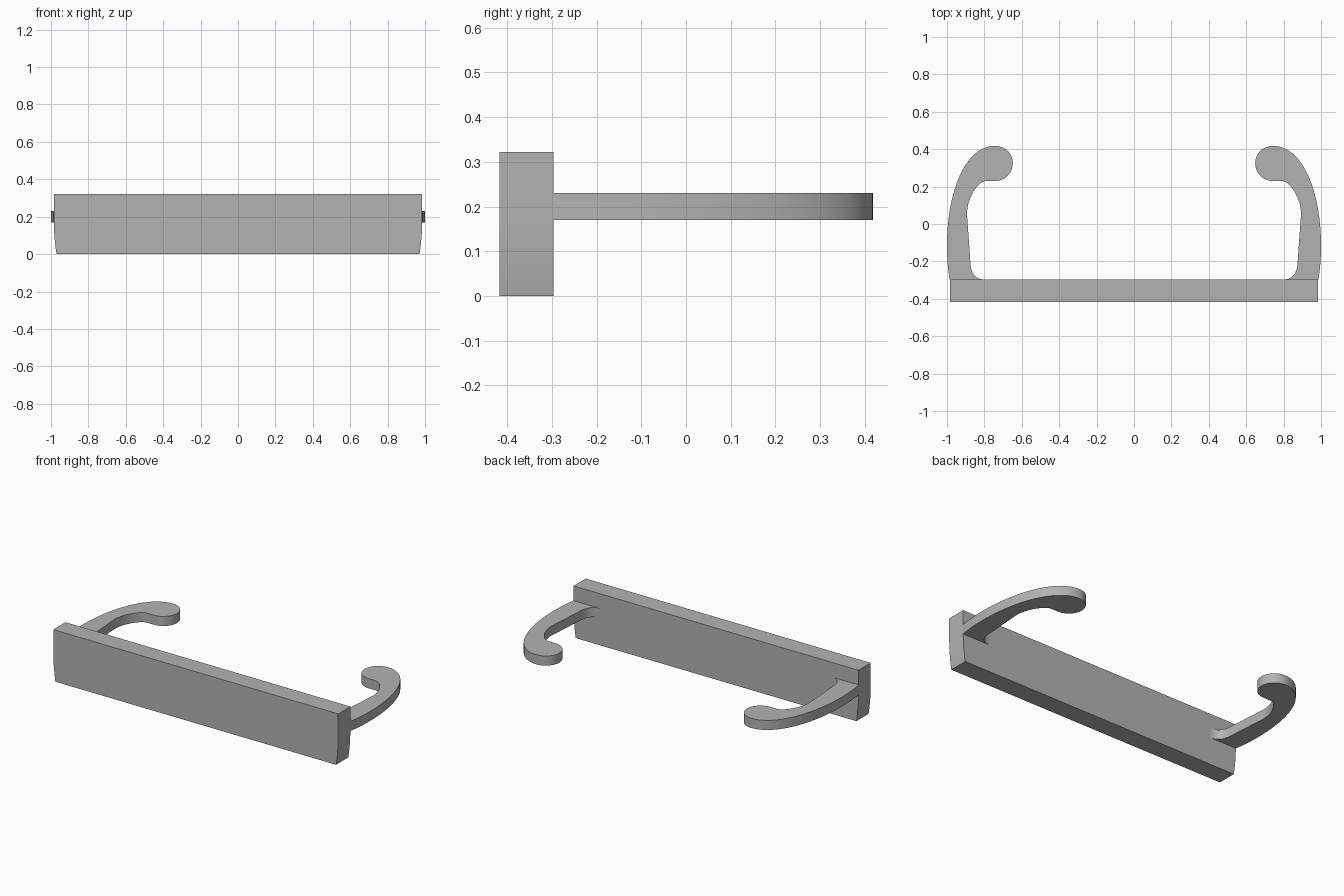
import bpy, bmesh, math
from mathutils import Vector
from mathutils.geometry import interpolate_bezier

cube = bpy.data.objects.get("Cube")
if cube:
    bpy.data.objects.remove(cube, do_unlink=True)

grey = bpy.data.materials.new("plain grey")
grey.use_nodes = True
grey.diffuse_color = (0.45, 0.45, 0.45, 1)
grey.node_tree.nodes["Principled BSDF"].inputs["Base Color"].default_value = (0.45, 0.45, 0.45, 1)


def curve(a, b, c, d, n=16):
    """Points along a cubic curve, as 2D tuples."""
    pts = interpolate_bezier(*[Vector((*p, 0)) for p in (a, b, c, d)], n)
    return [(p.x, p.y) for p in pts]


def extrude(name, outline, place, depth):
    """Extrude a closed 2D outline; place turns a 2D point into 3D."""
    bm = bmesh.new()
    face = bm.faces.new([bm.verts.new(place(*p)) for p in outline])
    ext = bmesh.ops.extrude_face_region(bm, geom=[face])
    verts = [v for v in ext["geom"] if isinstance(v, bmesh.types.BMVert)]
    bmesh.ops.translate(bm, verts=verts, vec=depth)
    bmesh.ops.remove_doubles(bm, verts=bm.verts[:], dist=0.0005)
    bmesh.ops.recalc_face_normals(bm, faces=bm.faces[:])
    mesh = bpy.data.meshes.new(name)
    bm.to_mesh(mesh)
    bm.free()
    mesh.materials.append(grey)
    obj = bpy.data.objects.new(name, mesh)
    bpy.context.collection.objects.link(obj)
    bpy.ops.object.select_all(action="DESELECT")
    obj.select_set(True)
    bpy.context.view_layer.objects.active = obj
    bpy.ops.object.shade_smooth_by_angle(angle=math.radians(30))
    return obj


# Front plate: straight upper ends, bowing inward towards the bottom
side = [(0.985, 0.322)] + curve((0.985, 0.19), (0.985, 0.12), (0.979, 0.05), (0.97, 0), 10)
plate = side + [(-x, z) for x, z in reversed(side)]
extrude("front_plate", plate, lambda x, z: (x, -0.417, z), (0, 0.12, 0))

# Hooked arm: outer sweep, round tip, inner bend and root fillet
tip_x, tip_y, tip_r = 0.742, 0.324, 0.094
arm = curve((0.986, -0.297), (0.995, -0.24), (1.0, -0.18), (1.0, -0.12), 8)
arm += curve((1.0, -0.12), (1.0, 0.18), (0.9, 0.418), (tip_x, 0.418), 28)
arm += [(tip_x + tip_r * math.cos(t), tip_y + tip_r * math.sin(t))
        for t in (math.pi / 2 + math.pi * i / 24 for i in range(1, 25))]
arm += curve((0.79, 0.23), (0.835, 0.23), (0.9, 0.13), (0.892, 0.04), 18)
arm += curve((0.874, -0.215), (0.871, -0.265), (0.845, -0.297), (0.8, -0.297), 12)

for name, s in (("left_arm", 1), ("right_arm", -1)):
    extrude(name, arm, lambda x, y: (s * x, y, 0.17), (0, 0, 0.06))
